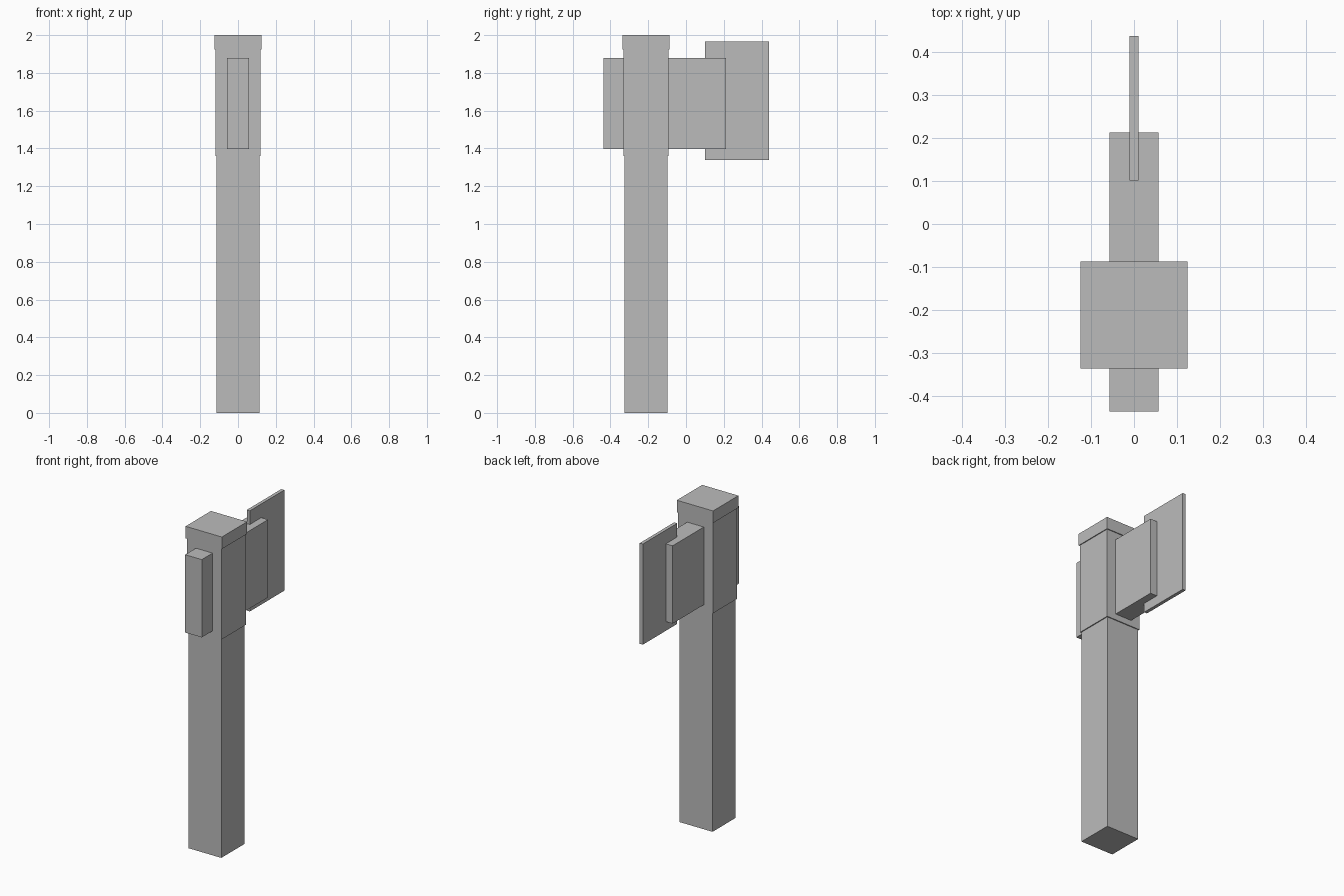
import bpy

# Remove the default cube
cube = bpy.data.objects.get("Cube")
if cube:
    bpy.data.objects.remove(cube, do_unlink=True)

# One plain grey for every part
GREY = (0.5, 0.5, 0.5, 1)
grey = bpy.data.materials.new("plain_grey")
grey.use_nodes = True
grey.diffuse_color = GREY
grey.node_tree.nodes["Principled BSDF"].inputs["Base Color"].default_value = GREY


def box(name, width, y_range, z_range):
    """Box centred on x = 0, spanning the given y and z ranges."""
    (y0, y1), (z0, z1) = y_range, z_range
    bpy.ops.mesh.primitive_cube_add(size=1, location=(0, (y0 + y1) / 2, (z0 + z1) / 2))
    part = bpy.context.object
    part.name = name
    part.scale = (width, y1 - y0, z1 - z0)
    bpy.ops.object.transform_apply(location=False, rotation=False, scale=True)
    part.data.materials.append(grey)
    return part


# Square handle, with a slightly wider collar and cap around its top
POST_Y = -0.212
for name, width, z_range in (
    ("handle", 0.226, (0, 1.36)),
    ("collar", 0.238, (1.36, 1.925)),
    ("cap", 0.249, (1.925, 2)),
):
    box(name, width, (POST_Y - width / 2, POST_Y + width / 2), z_range)

# Head bar through the collar, and the thin blade set in its back end
box("head_bar", 0.114, (-0.437, 0.213), (1.397, 1.88))
box("blade", 0.021, (0.101, 0.439), (1.34, 1.965))
